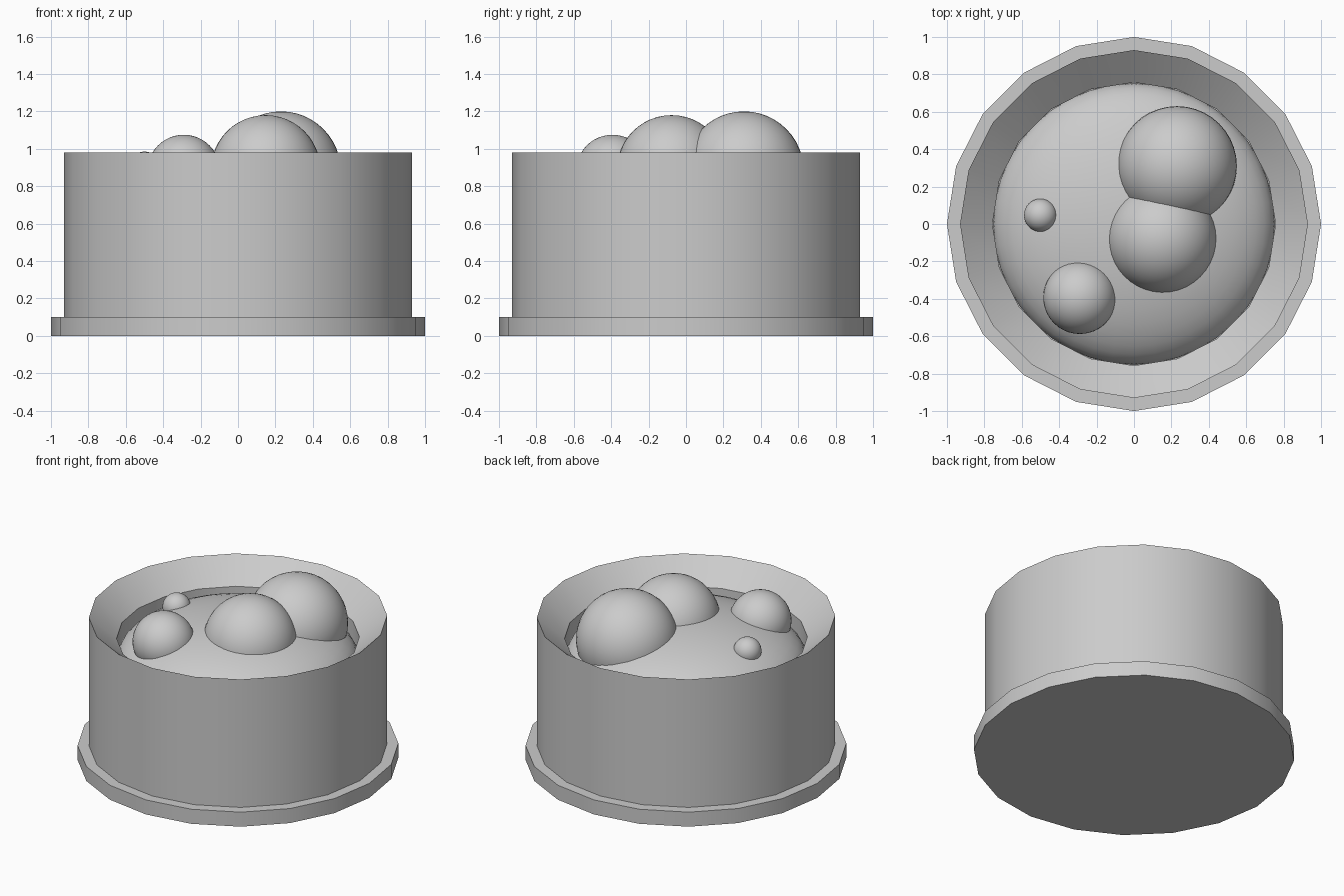
import bpy, bmesh
from math import cos, sin, pi, radians

if "Cube" in bpy.data.objects:
    bpy.data.objects.remove(bpy.data.objects["Cube"])

SIDES = 20


def finish(bm, name, angle):
    bmesh.ops.recalc_face_normals(bm, faces=bm.faces)
    mesh = bpy.data.meshes.new(name)
    bm.to_mesh(mesh)
    bm.free()
    obj = bpy.data.objects.new(name, mesh)
    bpy.context.collection.objects.link(obj)
    bpy.ops.object.select_all(action='DESELECT')
    obj.select_set(True)
    bpy.context.view_layer.objects.active = obj
    bpy.ops.object.shade_smooth_by_angle(angle=radians(angle))
    return obj


def lathe(name, profile):
    """Revolve (radius, z) points and cap both ends."""
    bm = bmesh.new()
    rings = [[bm.verts.new((r * cos(2 * pi * i / SIDES), r * sin(2 * pi * i / SIDES), z))
              for i in range(SIDES)] for r, z in profile]
    for low, high in zip(rings, rings[1:]):
        for i in range(SIDES):
            j = (i + 1) % SIDES
            bm.faces.new((low[i], low[j], high[j], high[i]))
    bm.faces.new(rings[0])
    bm.faces.new(rings[-1])
    return finish(bm, name, 30)


def ball(name, centre, radius, height):
    """Smooth ball, squashed when height differs from radius."""
    bm = bmesh.new()
    bmesh.ops.create_uvsphere(bm, u_segments=40, v_segments=24, radius=1)
    bmesh.ops.scale(bm, verts=bm.verts, vec=(radius, radius, height))
    bmesh.ops.translate(bm, verts=bm.verts, vec=centre)
    return finish(bm, name, 60)


# Pot: base flange, straight wall, sloped inner rim, inner well
lathe("pot", [(1.0, 0), (1.0, 0.1), (0.93, 0.1), (0.93, 0.98),
              (0.757, 0.835), (0.757, 0.7)])

# Domed liquid surface
ball("liquid", (0, 0, 0.68), 0.755, 0.3)

# Bubbles rising out of the liquid
bubbles = [(0.23, 0.31, 0.88, 0.32), (0.148, -0.077, 0.887, 0.293),
           (-0.29, -0.393, 0.88, 0.195), (-0.5, 0.047, 0.897, 0.088)]
for n, (x, y, z, r) in enumerate(bubbles, 1):
    ball(f"bubble_{n}", (x, y, z), r, r)
